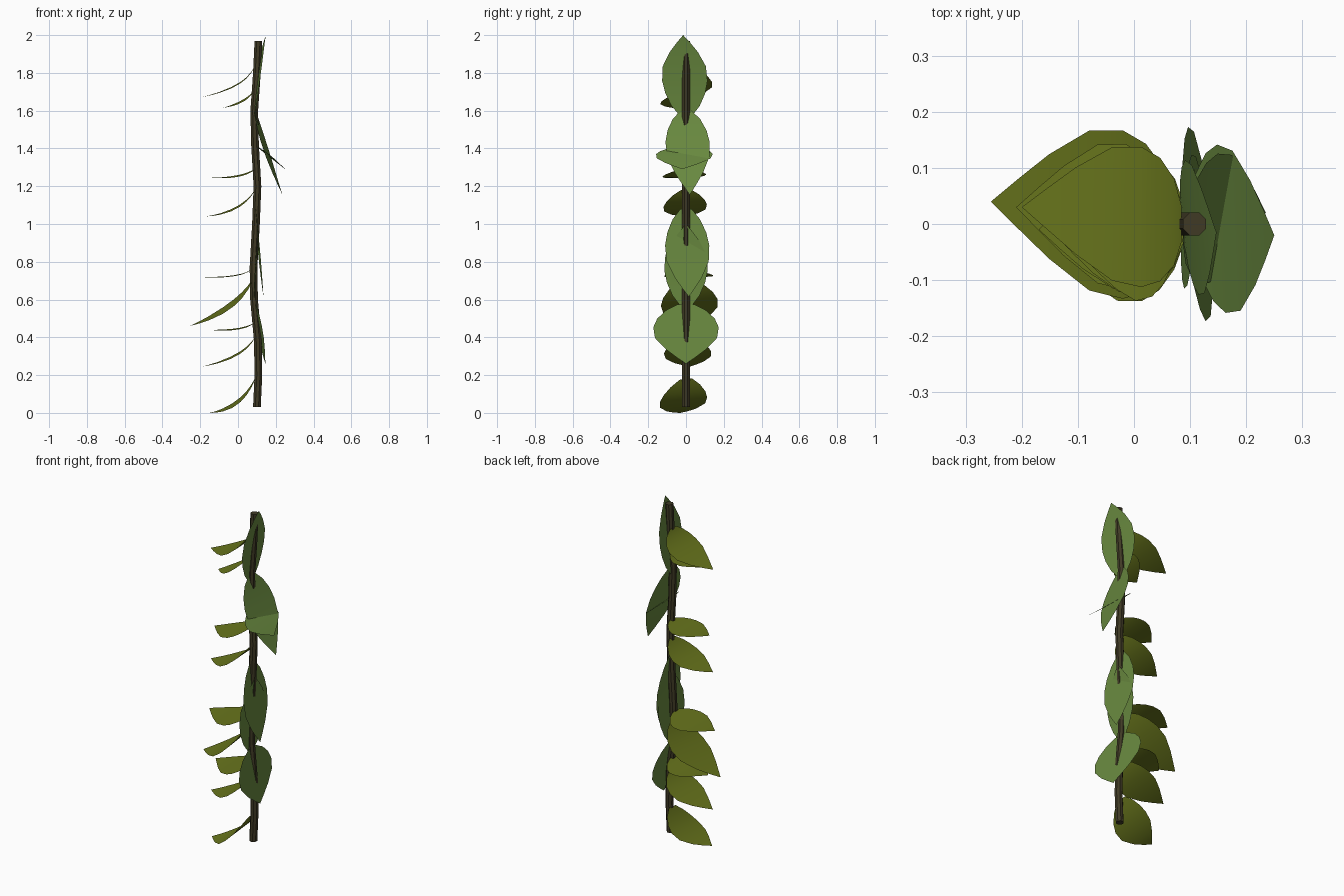
import bpy, math
from mathutils import Vector

if "Cube" in bpy.data.objects:
    bpy.data.objects.remove(bpy.data.objects["Cube"])


def material(name, rgb):
    m = bpy.data.materials.new(name)
    m.diffuse_color = (*rgb, 1)
    m.use_nodes = True
    m.node_tree.nodes["Principled BSDF"].inputs["Base Color"].default_value = m.diffuse_color
    return m


OLIVE = material("olive_leaf", (0.14, 0.18, 0.012))
GREEN = material("green_leaf", (0.14, 0.25, 0.05))
BARK = material("bark", (0.05, 0.042, 0.018))


def mesh_object(name, verts, faces, mat):
    me = bpy.data.meshes.new(name)
    me.from_pydata(verts, [], faces)
    me.materials.append(mat)
    ob = bpy.data.objects.new(name, me)
    bpy.context.collection.objects.link(ob)
    return ob


# Stem: gently wavy eight-sided tube
path = [(0.10, 0.03), (0.108, 0.2), (0.105, 0.38), (0.085, 0.6), (0.082, 0.77),
        (0.095, 1.0), (0.103, 1.2), (0.09, 1.42), (0.086, 1.6), (0.1, 1.8), (0.108, 1.97)]
N, R = 8, 0.022
sv = [(x + R * math.cos(math.tau * (k + .5) / N), R * math.sin(math.tau * (k + .5) / N), z)
      for x, z in path for k in range(N)]
sf = [(i * N + k, i * N + (k + 1) % N, (i + 1) * N + (k + 1) % N, (i + 1) * N + k)
      for i in range(len(path) - 1) for k in range(N)]
last = (len(path) - 1) * N
sf += [tuple(range(N - 1, -1, -1)), tuple(range(last, last + N))]
mesh_object("stem", sv, sf, BARK)

# Leaf outline: position along the midrib and half width
OUTLINE = [(0, .25), (.12, .62), (.27, .88), (.42, 1), (.6, .95), (.78, .62), (.9, .3), (1, 0)]


def leaf(name, base, ctrl, tip, width, tip_y, roll, mat):
    """Sheet on a curved midrib (x, z); roll is the (x, z) shift per unit of y."""
    a, b, c = Vector(base), Vector(ctrl), Vector(tip)
    verts = []
    for t, w in OUTLINE:
        p = a * (1 - t) ** 2 + b * 2 * t * (1 - t) + c * t * t
        for s in ((-1, 1) if w else (0,)):
            d = s * w * width
            verts.append((p.x + roll[0] * d, tip_y * t + d, p.y + roll[1] * d))
    n = len(OUTLINE) - 1
    faces = [(2 * i, 2 * i + 1, 2 * i + 3, 2 * i + 2) for i in range(n - 1)]
    faces.append((2 * n - 2, 2 * n - 1, 2 * n))
    ob = mesh_object(name, verts, faces, mat)
    ob.data.shade_smooth()


# Drooping leaves on the left
left = [
    ((.09, .18), (.02, .02), (-.15, .0), .125, -.03, .1),
    ((.09, .40), (.03, .29), (-.19, .245), .125, .02, .05),
    ((.085, .475), (.02, .43), (-.16, .44), .13, .02, .03),
    ((.075, .70), (.0, .55), (-.255, .46), .15, .04, .12),
    ((.065, .755), (.0, .71), (-.21, .72), .13, .03, .02),
    ((.09, 1.18), (.02, 1.06), (-.17, 1.04), .115, -.01, .05),
    ((.09, 1.29), (.02, 1.24), (-.14, 1.245), .115, -.02, .04),
    ((.08, 1.70), (.04, 1.64), (-.08, 1.615), .1, -.07, .06),
    ((.085, 1.83), (.04, 1.72), (-.2, 1.67), .125, .03, .03),
]
for i, (a, b, c, w, ty, r) in enumerate(left):
    leaf(f"left_leaf_{i + 1}", a, b, c, w, ty, (0, r), OLIVE)

# Near-upright leaves on the right
right = [
    ((.085, 1.57), (.1, 1.8), (.147, 2.0), .12, -.015, -.1),
    ((.09, 1.6), (.13, 1.42), (.235, 1.155), .117, .02, .12),
    ((.1, 1.41), (.16, 1.37), (.25, 1.29), .15, -.02, -.05),
    ((.092, 1.08), (.11, .85), (.135, .615), .117, .015, -.05),
    ((.085, .565), (.095, .8), (.115, 1.0), .115, .0, .05),
    ((.09, .575), (.115, .44), (.145, .26), .173, .0, -.09),
]
for i, (a, b, c, w, ty, r) in enumerate(right):
    leaf(f"right_leaf_{i + 1}", a, b, c, w, ty, (r, 0), GREEN)
